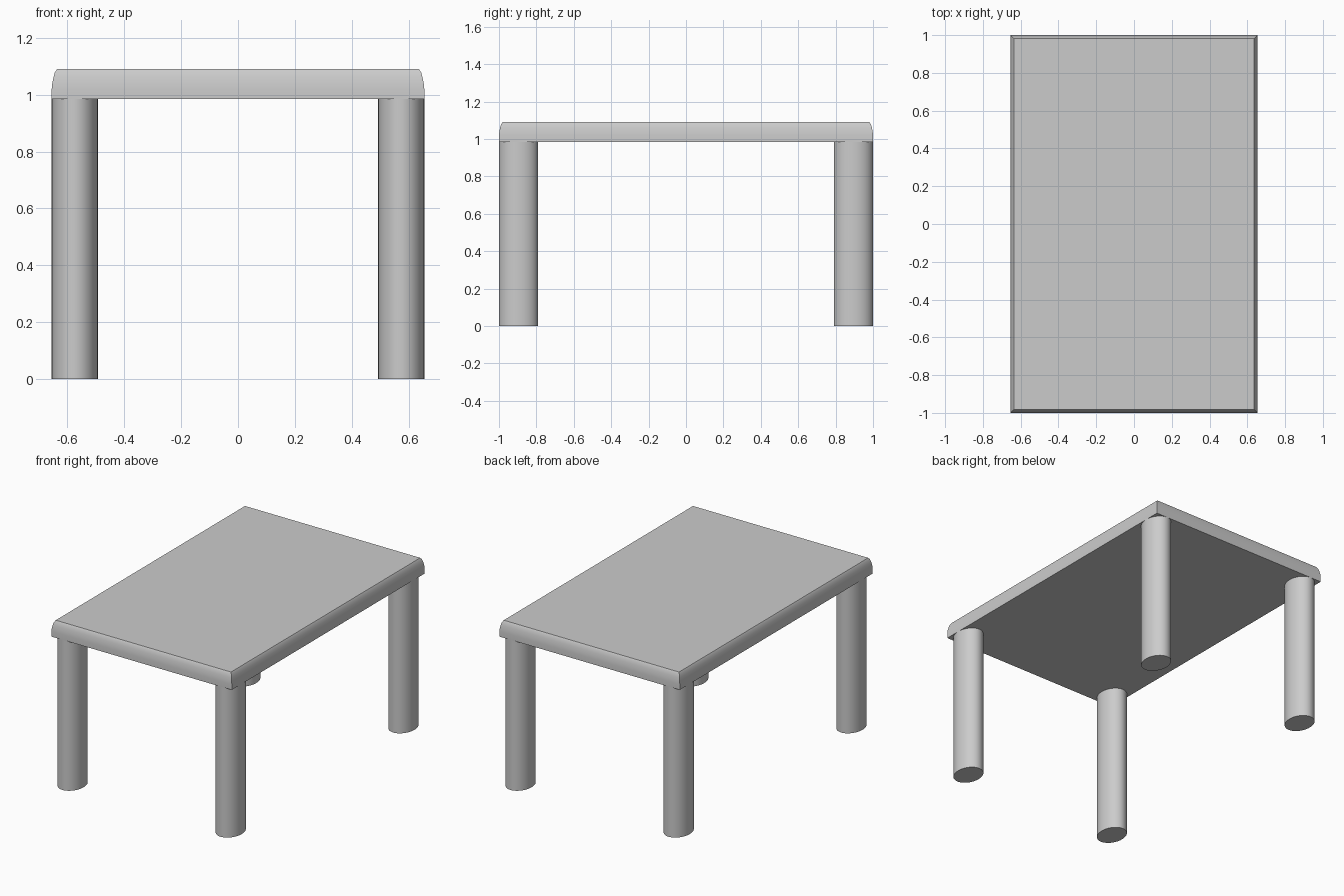
import bpy, bmesh

if "Cube" in bpy.data.objects:
    bpy.data.objects.remove(bpy.data.objects["Cube"])

HALF_X, HALF_Y = 0.655, 1.0
UNDER, TOP = 0.985, 1.09
LEG_RX, LEG_RY = 0.081, 0.105


def smooth(obj, angle=0.6):
    bpy.ops.object.select_all(action='DESELECT')
    bpy.context.view_layer.objects.active = obj
    obj.select_set(True)
    bpy.ops.object.shade_smooth_by_angle(angle=angle)


# Tabletop: stacked rectangles with an eased upper edge and mitred corners
profile = [(0, UNDER), (0, 1.02), (0.002, 1.04), (0.006, 1.06),
           (0.011, 1.078), (0.019, TOP)]
bm = bmesh.new()
rings = []
for inset, z in profile:
    x, y = HALF_X - inset, HALF_Y - inset
    rings.append([bm.verts.new(p) for p in
                  ((-x, -y, z), (x, -y, z), (x, y, z), (-x, y, z))])
for low, high in zip(rings, rings[1:]):
    for i in range(4):
        j = (i + 1) % 4
        bm.faces.new((low[i], low[j], high[j], high[i]))
bm.faces.new(rings[0][::-1])
bm.faces.new(rings[-1])
mesh = bpy.data.meshes.new("tabletop")
bm.to_mesh(mesh)
bm.free()
tabletop = bpy.data.objects.new("tabletop", mesh)
bpy.context.collection.objects.link(tabletop)
smooth(tabletop)

# Four oval legs, flush with the outer edges of the top
for y_name, sy in (("front", -1), ("back", 1)):
    for x_name, sx in (("left", -1), ("right", 1)):
        bpy.ops.mesh.primitive_cylinder_add(
            vertices=48, radius=1, depth=UNDER,
            location=(sx * (HALF_X - LEG_RX), sy * (HALF_Y - LEG_RY), UNDER / 2))
        leg = bpy.context.object
        leg.name = f"{y_name}_{x_name}_leg"
        leg.scale = (LEG_RX, LEG_RY, 1)
        bpy.ops.object.transform_apply(location=False, rotation=False, scale=True)
        smooth(leg)
